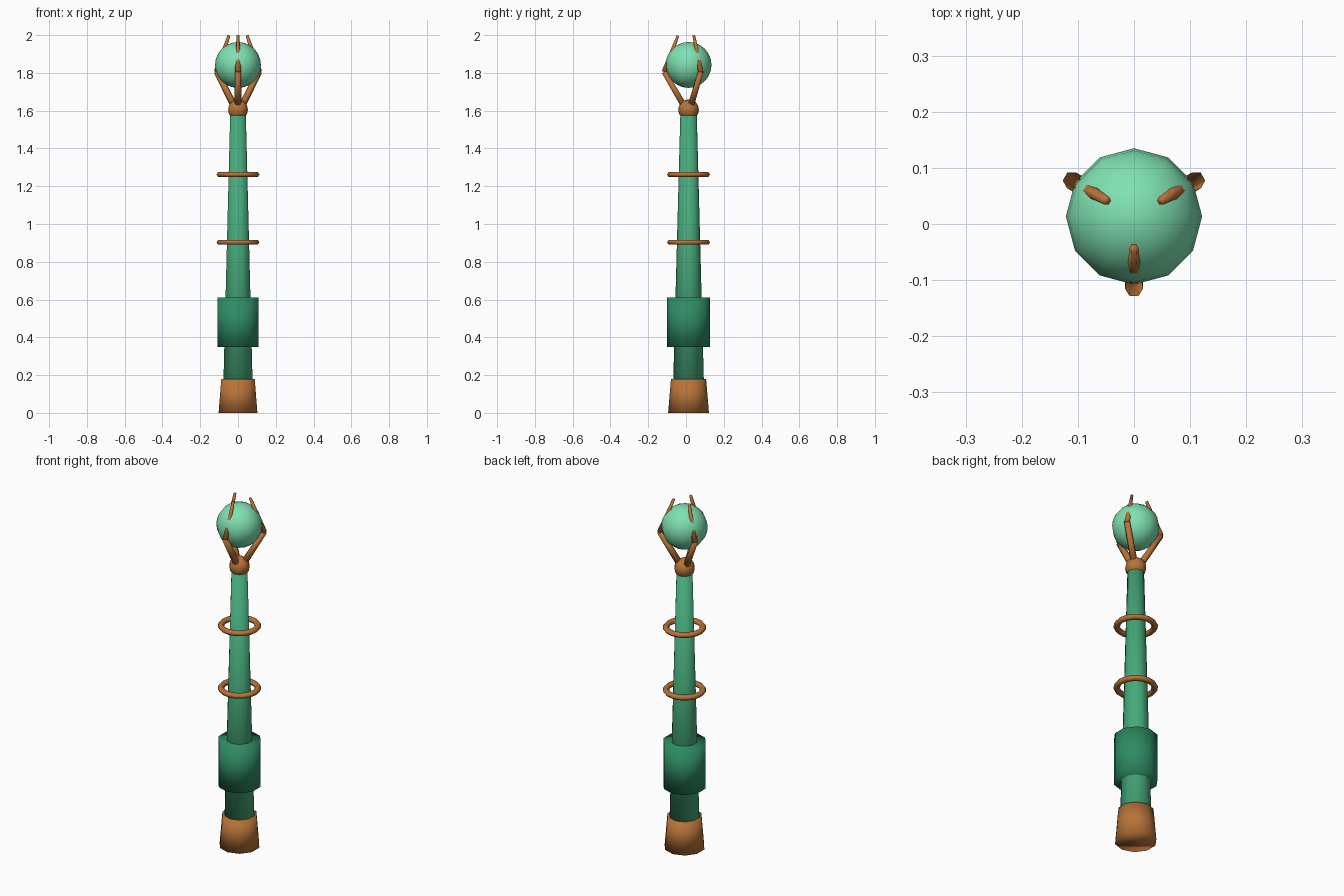
import bpy
import math
from mathutils import Vector

cube = bpy.data.objects.get("Cube")
if cube:
    bpy.data.objects.remove(cube, do_unlink=True)

AXIS_Y = 0.0135


def srgb(r, g, b):
    return tuple(((c / 255 + 0.055) / 1.055) ** 2.4 for c in (r, g, b)) + (1.0,)


def material(name, colour):
    mat = bpy.data.materials.new(name)
    mat.use_nodes = True
    mat.diffuse_color = colour
    mat.node_tree.nodes["Principled BSDF"].inputs["Base Color"].default_value = colour
    return mat


copper = material("copper", srgb(184, 115, 56))
shaft_green = material("shaft green", srgb(70, 170, 122))
grip_green = material("grip green", srgb(46, 139, 100))
mint = material("mint", srgb(127, 226, 178))


def finish(name, mat):
    obj = bpy.context.object
    obj.name = name
    obj.data.materials.append(mat)
    bpy.ops.object.shade_smooth()
    return obj


def tapered(name, mat, start, end, r1, r2, sides):
    """Tapered bar between two points."""
    start, end = Vector(start), Vector(end)
    axis = end - start
    bpy.ops.mesh.primitive_cone_add(vertices=sides, radius1=r1, radius2=r2,
                                    depth=axis.length, location=(start + end) / 2)
    obj = finish(name, mat)
    obj.rotation_euler = (0, axis.angle(Vector((0, 0, 1))), math.atan2(axis.y, axis.x))
    return obj


def upright(name, mat, z1, z2, r1, r2):
    bpy.ops.mesh.primitive_cone_add(vertices=10, radius1=r1, radius2=r2, depth=z2 - z1,
                                    location=(0, AXIS_Y, (z1 + z2) / 2))
    return finish(name, mat)


def ball(name, mat, z, radius, segments, rings):
    bpy.ops.mesh.primitive_uv_sphere_add(segments=segments, ring_count=rings,
                                         radius=radius, location=(0, AXIS_Y, z))
    return finish(name, mat)


# Staff body
upright("base_cap", copper, 0, 0.18, 0.108, 0.093)
upright("shaft", shaft_green, 0.02, 1.6, 0.085, 0.043)
upright("grip", grip_green, 0.35, 0.61, 0.114, 0.114)

# Loose rings around the shaft
for label, z in (("lower", 0.903), ("upper", 1.262)):
    bpy.ops.mesh.primitive_torus_add(major_radius=0.097, minor_radius=0.017,
                                     major_segments=16, minor_segments=6,
                                     location=(0, AXIS_Y, z))
    finish(label + "_ring", copper).scale.z = 0.85

# Head: collar ball and orb
ball("collar", copper, 1.605, 0.055, 10, 8)
ball("orb", mint, 1.842, 0.1215, 12, 12)


# Three bent claws holding the orb
def polar(angle, radius, z):
    return (radius * math.cos(angle), AXIS_Y + radius * math.sin(angle), z)


for label, degrees in (("front", -90), ("left", 30), ("right", 150)):
    a = math.radians(degrees)
    elbow = polar(a, 0.129, 1.805)
    tapered(label + "_claw_arm", copper, polar(a, 0.015, 1.61), elbow, 0.019, 0.016, 6)
    tapered(label + "_claw_tip", copper, elbow, polar(a, 0.056, 1.997), 0.016, 0.008, 6)
